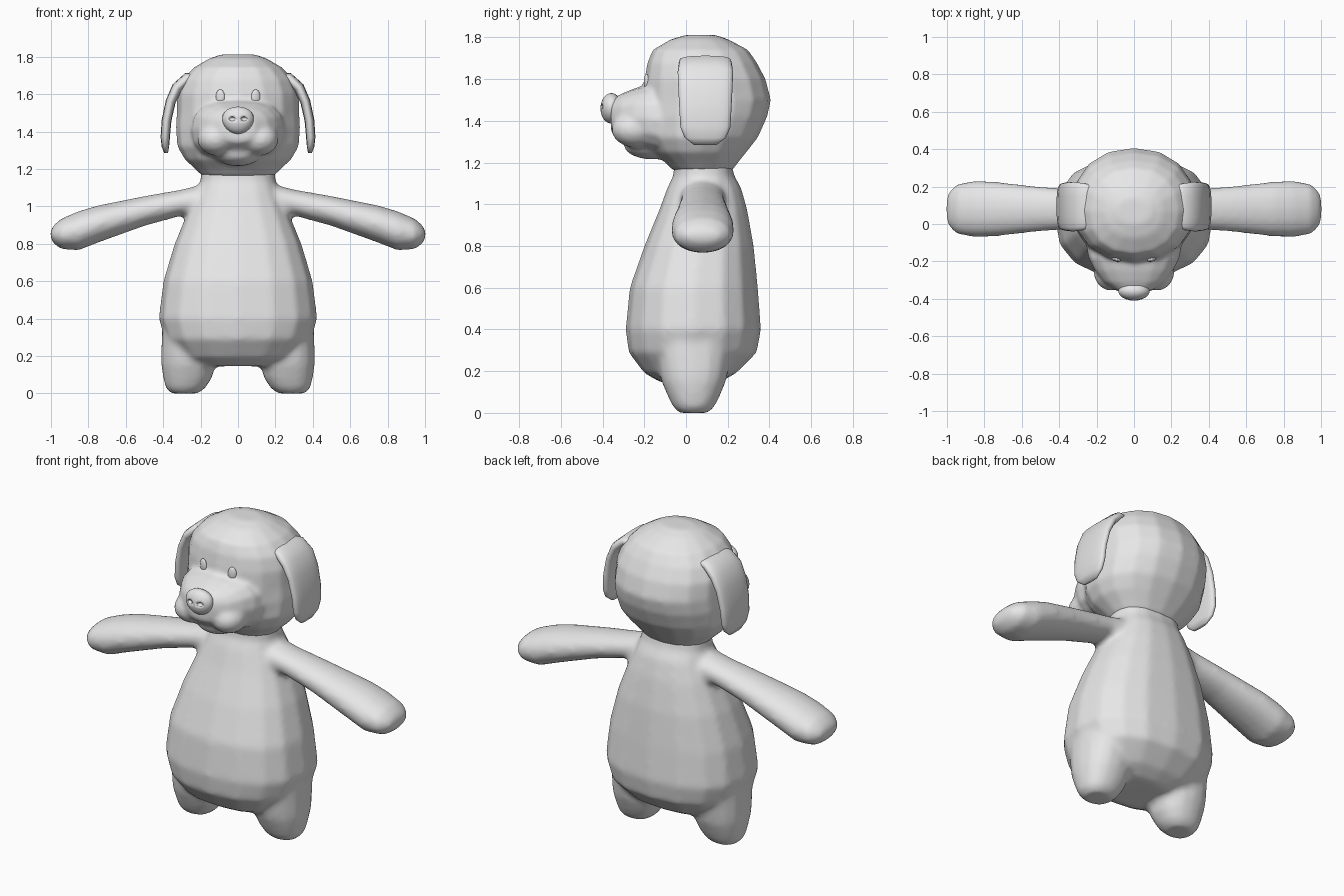
import bpy, bmesh, math
from mathutils import Vector, Matrix

if "Cube" in bpy.data.objects:
    bpy.data.objects.remove(bpy.data.objects["Cube"])

grey = bpy.data.materials.new("soft grey")
grey.diffuse_color = (0.8, 0.8, 0.8, 1)
grey.use_nodes = True
grey.node_tree.nodes["Principled BSDF"].inputs["Base Color"].default_value = grey.diffuse_color


def loft(bm, rings, n=16, p=2.3):
    """Closed tube through rings of (centre, half axis U, half axis V), superellipse section."""
    loops = []
    for c, u, v in rings:
        loop = []
        for i in range(n):
            a = 2 * math.pi * i / n
            ca, sa = math.cos(a), math.sin(a)
            cu = math.copysign(abs(ca) ** (2 / p), ca)
            sv = math.copysign(abs(sa) ** (2 / p), sa)
            loop.append(bm.verts.new(Vector(c) + Vector(u) * cu + Vector(v) * sv))
        loops.append(loop)
    for a, b in zip(loops, loops[1:]):
        for i in range(n):
            j = (i + 1) % n
            bm.faces.new((a[i], a[j], b[j], b[i]))
    bm.faces.new(loops[0])
    bm.faces.new(loops[-1])


def ball(bm, centre, radii, turn=0, seg=20, rings=12):
    m = (Matrix.Translation(centre) @ Matrix.Rotation(turn, 4, 'Z')
         @ Matrix.Diagonal((*radii, 1)))
    bmesh.ops.create_uvsphere(bm, u_segments=seg, v_segments=rings, radius=1, matrix=m)


def stack(rows):
    """Horizontal rings from (z, half width, front y, back y)."""
    return [((0, (f + b) / 2, z), (w, 0, 0), (0, (b - f) / 2, 0)) for z, w, f, b in rows]


def finish(bm, name, voxel=0, smooth=0):
    bmesh.ops.recalc_face_normals(bm, faces=bm.faces)
    for f in bm.faces:
        f.smooth = True
    me = bpy.data.meshes.new(name)
    bm.to_mesh(me)
    bm.free()
    me.materials.append(grey)
    ob = bpy.data.objects.new(name, me)
    bpy.context.collection.objects.link(ob)
    if voxel:  # fuse overlapping volumes into one soft skin
        r = ob.modifiers.new("fuse", 'REMESH')
        r.mode = 'VOXEL'
        r.voxel_size = voxel
        r.use_smooth_shade = True
        s = ob.modifiers.new("soften", 'SMOOTH')
        s.factor = 0.5
        s.iterations = smooth
    return ob


# Torso with arms and legs
bm = bmesh.new()
loft(bm, stack([
    (0.145, 0.20, -0.12, 0.16), (0.19, 0.31, -0.20, 0.24), (0.29, 0.39, -0.275, 0.34),
    (0.40, 0.425, -0.29, 0.36), (0.60, 0.40, -0.27, 0.345), (0.80, 0.34, -0.20, 0.325),
    (0.97, 0.27, -0.13, 0.295), (1.08, 0.22, -0.09, 0.265), (1.14, 0.20, -0.06, 0.23),
    (1.20, 0.20, -0.06, 0.22)]), p=2.4)
for side in (-1, 1):
    arm = [(0.10, 0.94, 1.13, 0.12), (0.20, 0.94, 1.115, 0.11), (0.30, 0.95, 1.09, 0.105),
           (0.50, 0.895, 1.055, 0.12), (0.75, 0.805, 1.005, 0.148), (0.85, 0.765, 0.975, 0.152),
           (0.945, 0.77, 0.935, 0.135), (0.985, 0.80, 0.90, 0.10), (1.003, 0.83, 0.87, 0.06)]
    loft(bm, [((side * x, 0.08, (lo + hi) / 2), (0, ry, 0), (0, 0, (hi - lo) / 2))
              for x, lo, hi, ry in arm], p=2.1)
    leg = [(0.36, 0.265, 0.14, 0.19), (0.20, 0.265, 0.147, 0.165), (0.15, 0.265, 0.146, 0.155),
           (0.08, 0.27, 0.13, 0.125), (0.03, 0.28, 0.107, 0.10), (0.0, 0.285, 0.075, 0.07)]
    loft(bm, [((side * x, 0.037, z), (w, 0, 0), (0, d, 0)) for z, x, w, d in leg], p=2.3)
finish(bm, "body", 0.016, 8)

# Head: skull, tapering muzzle, jowls and chin
bm = bmesh.new()
loft(bm, stack([
    (1.16, 0.19, -0.06, 0.22), (1.20, 0.23, -0.10, 0.25), (1.25, 0.285, -0.16, 0.29),
    (1.32, 0.325, -0.20, 0.345), (1.42, 0.333, -0.21, 0.39), (1.50, 0.328, -0.21, 0.408),
    (1.60, 0.325, -0.20, 0.382), (1.68, 0.295, -0.185, 0.34), (1.74, 0.24, -0.16, 0.298),
    (1.79, 0.155, -0.075, 0.205), (1.812, 0.09, 0.0, 0.14)]), p=2.2)
muzzle = [(0.0, 0.27, 1.22, 1.54), (-0.18, 0.245, 1.25, 1.575), (-0.25, 0.21, 1.28, 1.555),
          (-0.31, 0.165, 1.305, 1.53), (-0.36, 0.09, 1.345, 1.50)]
loft(bm, [((0, y, (lo + hi) / 2), (w, 0, 0), (0, 0, (hi - lo) / 2))
          for y, w, lo, hi in muzzle], p=2.5)
for side in (-1, 1):
    ball(bm, (side * 0.11, -0.235, 1.36), (0.105, 0.125, 0.09), side * 0.35)
ball(bm, (0, -0.16, 1.285), (0.13, 0.14, 0.07))
finish(bm, "head", 0.013, 6)

# Hanging ears: flat flaps swept down from the sides of the skull
path = [(0.20, 1.69, 0.11), (0.27, 1.685, 0.125), (0.325, 1.635, 0.133), (0.36, 1.56, 0.13),
        (0.382, 1.46, 0.125), (0.389, 1.37, 0.12), (0.388, 1.32, 0.10), (0.384, 1.285, 0.055)]
thick = [0.02, 0.03, 0.03, 0.027, 0.026, 0.025, 0.02, 0.01]
for side, label in ((-1, "left"), (1, "right")):
    bm = bmesh.new()
    rings = []
    for i, (x, z, ry) in enumerate(path):
        a, b = path[max(i - 1, 0)], path[min(i + 1, len(path) - 1)]
        t = Vector((b[0] - a[0], 0, b[1] - a[1])).normalized()
        rings.append(((side * x, 0.093, z), (0, ry, 0),
                      (-side * t.z * thick[i], 0, t.x * thick[i])))
    loft(bm, rings, n=20, p=2.8)
    finish(bm, label + "_ear")

# Nose, wider at the top, with two carved nostrils
bm = bmesh.new()
ball(bm, (0, -0.358, 1.46), (0.084, 0.052, 0.073), seg=24, rings=14)
for v in bm.verts:
    v.co.x *= 1 + 1.6 * (v.co.z - 1.46)
nose = finish(bm, "nose")
bm = bmesh.new()
for side in (-1, 1):
    ball(bm, (side * 0.033, -0.408, 1.468), (0.018, 0.02, 0.012), seg=12, rings=8)
cutter = finish(bm, "nostril_cutter")
cutter.hide_render = True
cutter.hide_viewport = True
cut = nose.modifiers.new("nostrils", 'BOOLEAN')
cut.operation = 'DIFFERENCE'
cut.object = cutter

# Small flat oval eyes
for side, label in ((-1, "left"), (1, "right")):
    bm = bmesh.new()
    ball(bm, (side * 0.095, -0.189, 1.585), (0.025, 0.012, 0.04), side * 0.25, 16, 10)
    finish(bm, label + "_eye")
